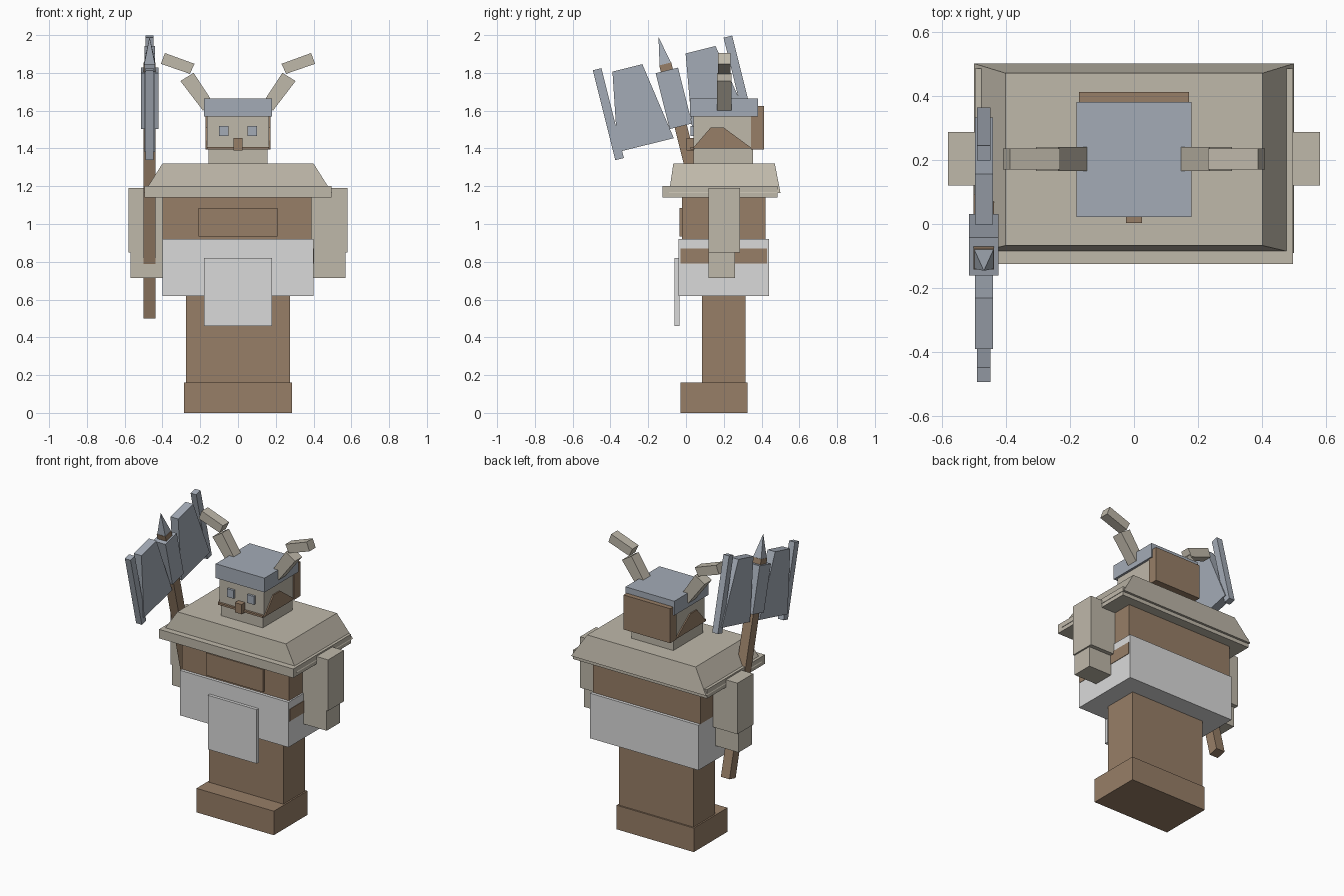
import bpy, bmesh, math
from mathutils import Vector

cube = bpy.data.objects.get("Cube")
if cube:
    bpy.data.objects.remove(cube, do_unlink=True)


def material(name, rgb):
    m = bpy.data.materials.new(name)
    m.use_nodes = True
    m.diffuse_color = (*rgb, 1)
    m.node_tree.nodes["Principled BSDF"].inputs["Base Color"].default_value = (*rgb, 1)
    return m


BROWN = material("leather_brown", (0.31, 0.21, 0.135))
TAN = material("pale_tan", (0.52, 0.48, 0.40))
STEEL = material("steel_grey", (0.37, 0.41, 0.47))
WHITE = material("cloth_white", (0.70, 0.70, 0.70))


def loft(name, mat, start, end):
    """Solid between two matching rings of points."""
    bm = bmesh.new()
    a = [bm.verts.new(p) for p in start]
    b = [bm.verts.new(p) for p in end]
    bm.faces.new(a)
    bm.faces.new(b)
    for i in range(len(a)):
        j = (i + 1) % len(a)
        bm.faces.new((a[i], a[j], b[j], b[i]))
    bmesh.ops.remove_doubles(bm, verts=bm.verts, dist=1e-5)
    bmesh.ops.recalc_face_normals(bm, faces=bm.faces)
    mesh = bpy.data.meshes.new(name)
    bm.to_mesh(mesh)
    bm.free()
    mesh.materials.append(mat)
    ob = bpy.data.objects.new(name, mesh)
    bpy.context.collection.objects.link(ob)
    return ob


def rect(x, y, z):
    return [(x[0], y[0], z), (x[1], y[0], z), (x[1], y[1], z), (x[0], y[1], z)]


def box(name, mat, x, y, z):
    return loft(name, mat, rect(x, y, z[0]), rect(x, y, z[1]))


def sym(w):
    return (-w, w)


def span(side, a, b):
    return sorted((side * a, side * b))


# Legs and clothing
box("feet", BROWN, sym(0.285), (-0.03, 0.325), (0, 0.16))
box("legs", BROWN, sym(0.275), (0.085, 0.315), (0.16, 0.64))
box("skirt", WHITE, sym(0.4), (-0.04, 0.44), (0.62, 0.92))
box("apron", WHITE, sym(0.18), (-0.06, -0.035), (0.46, 0.82))
box("side_strap", BROWN, (0.395, 0.403), (-0.03, 0.43), (0.79, 0.87))
box("torso", BROWN, (-0.4, 0.39), (-0.02, 0.42), (0.9, 1.15))
box("chest_plate", BROWN, sym(0.21), (-0.035, -0.015), (0.935, 1.085))

# Shoulder mantle
box("mantle_rim", TAN, sym(0.495), (-0.125, 0.485), (1.14, 1.2))
loft("mantle_top", TAN, rect(sym(0.498), (-0.09, 0.5), 1.165),
     rect(sym(0.4), (-0.067, 0.47), 1.32))

# Head
box("neck", TAN, sym(0.155), (0.04, 0.355), (1.31, 1.41))
box("head", TAN, sym(0.165), (0.04, 0.35), (1.4, 1.58))
box("helmet", STEEL, sym(0.18), (0.022, 0.38), (1.57, 1.665))
box("back_hair", BROWN, sym(0.172), (0.345, 0.412), (1.395, 1.625))
box("nose", BROWN, sym(0.025), (0.003, 0.045), (1.39, 1.455))
box("moustache", BROWN, sym(0.165), (0.025, 0.045), (1.395, 1.408))

# Paired parts: arms, eyes, side beard and horns
beard = [(0.035, 1.4), (0.13, 1.51), (0.2, 1.51), (0.35, 1.4)]
horn_base = [(0.185, 1.6), (0.14, 1.655), (0.235, 1.8), (0.305, 1.757)]
horn_tip = [(0.408, 1.848), (0.387, 1.905), (0.23, 1.848), (0.255, 1.795)]
for side, label in ((1, "left"), (-1, "right")):
    box(label + "_upper_arm", TAN, span(side, 0.39, 0.58), (0.12, 0.287), (0.85, 1.19))
    box(label + "_hand", TAN, span(side, 0.39, 0.57), (0.12, 0.26), (0.715, 0.86))
    box(label + "_eye", STEEL, span(side, 0.05, 0.1), (0.025, 0.045), (1.465, 1.52))
    loft(label + "_beard", BROWN, [(side * 0.16, y, z) for y, z in beard],
         [(side * 0.173, y, z) for y, z in beard])
    for name, shape, y in (("horn_base", horn_base, (0.165, 0.24)),
                           ("horn_tip", horn_tip, (0.17, 0.235))):
        loft(label + "_" + name, TAN, [(side * x, y[0], z) for x, z in shape],
             [(side * x, y[1], z) for x, z in shape])

# Double axe, laid out along its tilted shaft: v is across, u runs down from the tip
TILT = math.radians(14)
TIP = Vector((-0.468, -0.145, 1.988))
ACROSS = Vector((0, math.cos(TILT), math.sin(TILT)))
DOWN = Vector((0, math.sin(TILT), -math.cos(TILT)))


def axe_part(name, mat, shape, half, side=1):
    ring = [TIP + ACROSS * v * side + DOWN * u for v, u in shape]
    off = Vector((half, 0, 0))
    return loft(name, mat, [p - off for p in ring], [p + off for p in ring])


def strip(v0, v1, u0, u1):
    return [(v0, u0), (v1, u0), (v1, u1), (v0, u1)]


axe_part("axe_handle", BROWN, strip(-0.033, 0.033, 0.145, 1.525), 0.032)
axe_part("axe_socket", STEEL, strip(-0.061, 0.061, 0.18, 0.485), 0.046)
blade = [(0.118, 0.117), (0.281, 0.117), (0.357, 0.537), (0.051, 0.537)]
for side, label in ((-1, "front"), (1, "back")):
    axe_part(label + "_axe_blade", STEEL, blade, 0.028, side)
    axe_part(label + "_axe_edge", STEEL, strip(0.333, 0.38, 0.085, 0.575), 0.021, side)

# Spike on top of the shaft
base = [TIP + DOWN * 0.146 + ACROSS * v + Vector((x, 0, 0))
        for x, v in ((-0.03, -0.031), (0.03, -0.031), (0.03, 0.031), (-0.03, 0.031))]
loft("axe_spike", STEEL, base, [TIP + (p - TIP - DOWN * 0.146) * 0.02 for p in base])
